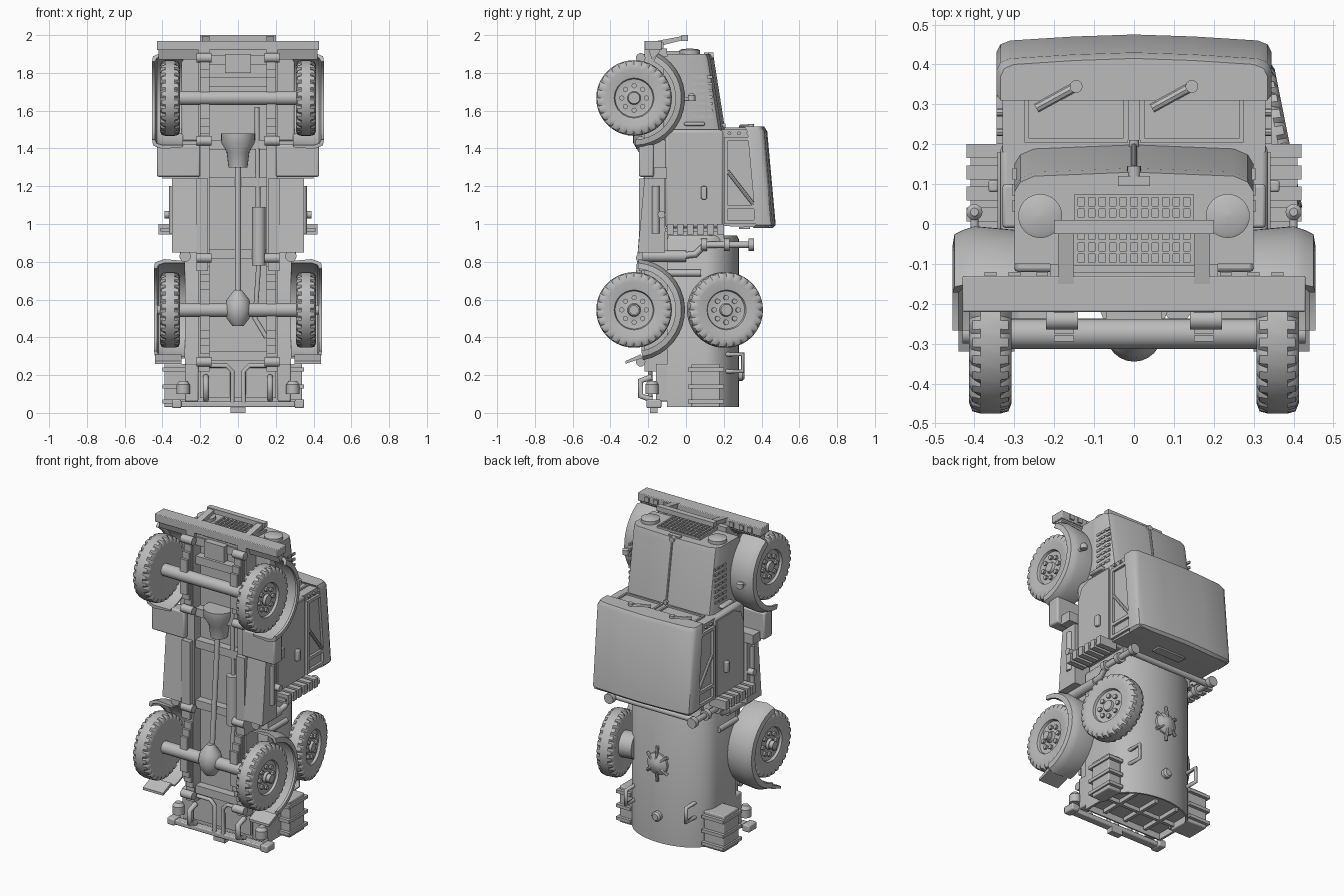
import bpy, bmesh, math
from mathutils import Vector, Matrix

default_cube = bpy.data.objects.get("Cube")
if default_cube:
    bpy.data.objects.remove(default_cube, do_unlink=True)
grey = bpy.data.materials.new("plain grey")
grey.use_nodes = True
grey.diffuse_color = (0.5, 0.5, 0.5, 1)
grey.node_tree.nodes["Principled BSDF"].inputs["Base Color"].default_value = grey.diffuse_color
SIDES = (("left", 1), ("right", -1))

def place(name, data):
    data.materials.append(grey)
    part = bpy.data.objects.new(name, data)
    bpy.context.collection.objects.link(part)
    return part

def finish(name, bm, bevel=0):
    """Turn a bmesh into a named object."""
    bmesh.ops.recalc_face_normals(bm, faces=bm.faces[:])
    mesh = bpy.data.meshes.new(name)
    bm.to_mesh(mesh)
    bm.free()
    part = place(name, mesh)
    if bevel:
        modifier = part.modifiers.new("soft edges", "BEVEL")
        modifier.width, modifier.segments = bevel, 2

def box(name, xs, ys, zs, bevel=0):
    """Box from three ranges."""
    bm = bmesh.new()
    size = [high - low for low, high in (xs, ys, zs)]
    centre = Vector([(high + low) / 2 for low, high in (xs, ys, zs)])
    bmesh.ops.create_cube(bm, size=1, matrix=Matrix.Translation(centre) @ Matrix.Diagonal((*size, 1)))
    finish(name, bm, bevel)

def pair(name, xs, ys, zs, bevel=0):
    """The same box on both sides."""
    for label, s in SIDES:
        box(f"{label}_{name}", sorted((s * xs[0], s * xs[1])), ys, zs, bevel)

def loft(name, rings):
    """Skin a row of equal point rings and cap the ends."""
    bm = bmesh.new()
    rows = [[bm.verts.new(point) for point in ring] for ring in rings]
    for a, b in zip(rows, rows[1:]):
        for i in range(len(a)):
            j = (i + 1) % len(a)
            bm.faces.new((a[i], a[j], b[j], b[i]))
    bm.faces.new(rows[0])
    bm.faces.new(rows[-1])
    finish(name, bm)

def lathe(name, profile, origin, axis, sides=24, notch=None):
    """Revolve (distance, radius) points about an axis."""
    turn = Vector(axis).to_track_quat("Z", "Y")
    rings = []
    for k, (along, radius) in enumerate(profile):
        radii = [max(radius, 0.001) - (notch(k, i) if notch else 0) for i in range(sides)]
        angles = [math.tau * i / sides for i in range(sides)]
        rings.append([Vector(origin) + turn @ Vector((r * math.cos(a), r * math.sin(a), along)) for r, a in zip(radii, angles)])
    loft(name, rings)

def rod(name, start, end, radius, sides=16):
    span = Vector(end) - Vector(start)
    lathe(name, [(0, radius), (span.length, radius)], start, span, sides)

def pipe(name, points, radius):
    """Bent tube along a path."""
    curve = bpy.data.curves.new(name, "CURVE")
    curve.dimensions = "3D"
    curve.bevel_depth, curve.bevel_resolution, curve.use_fill_caps = radius, 2, True
    line = curve.splines.new("POLY")
    line.points.add(len(points) - 1)
    for target, point in zip(line.points, points):
        target.co = (*point, 1)
    place(name, curve)

def mirrored(half, z):
    """Closed ring from half a cross-section."""
    return [(x, y, z) for x, y in half] + [(-x, y, z) for x, y in reversed(half) if x]

# Wheels: notched tyre, dished rim, hub and bolts
TYRE = [(-.04, .09), (-.053, .15), (-.053, .175), (-.045, .195), (-.025, .2), (.025, .2), (.045, .195), (.053, .175),
        (.053, .15), (.045, .105), (.03, .1), (.025, .06), (.03, .035), (.045, .03), (.045, 0)]

def tread(k, i):
    return .014 if k in (2, 3, 6, 7) and i % 4 == 0 else 0

def wheel(name, centre, axis):
    lathe(f"{name}_wheel", TYRE, centre, axis, sides=112, notch=tread)
    outward = Vector(axis).normalized()
    upward = outward.cross((0, 0, 1))
    for i in range(8):
        angle = math.tau * i / 8
        spot = Vector(centre) + outward * .02 + (upward * math.cos(angle) + Vector((0, 0, 1)) * math.sin(angle)) * .065
        rod(f"{name}_wheel_bolt", spot, spot + outward * .02, .014, 8)

# Fenders: a rounded lip section swept round the wheel
LIP = [(.29, .26), (.4, .27), (.43, .26), (.45, .25), (.455, .22), (.44, .22), (.43, .24), (.4, .25), (.29, .25)]

def fender(name, z, s, first, last, shrink=0):
    angles = [math.radians(first + (last - first) * i / 16) for i in range(17)]
    loft(name, [[(s * (x - shrink), -.275 + r * math.cos(a), z + r * math.sin(a)) for x, r in LIP] for a in angles])

def side_profile(name, points, xs):
    """Side outline stretched across a width."""
    loft(name, [[(x, y, z) for y, z in points] for x in xs])

for label, s in SIDES:
    for row, z in (("front", 1.667), ("rear", .545)):
        wheel(f"{label}_{row}", (s * .36, -.275, z), (s, 0, 0))
        for leaf in range(4):
            reach, y = .23 - .04 * leaf, -.22 - .02 * leaf
            box(f"{label}_{row}_spring_leaf", sorted((s * .15, s * .2)), (y - .015, y), (z - reach, z + reach))
    fender(f"{label}_front_fender", 1.667, s, 62, -88)
    fender(f"{label}_rear_fender", .545, s, 85, -80, shrink=.01)
    side_profile(f"{label}_fender_nose", ((-.18, 1.87), (-.14, 1.91), (-.14, 1.93), (-.2, 1.93)), (s * .2, s * .42))
    side_profile(f"{label}_fender_tail", ((-.23, .29), (-.32, .26), (-.32, .275), (-.24, .31)), (s * .3, s * .44))
    rod(f"{label}_rear_hub", (s * .38, -.275, .545), (s * .43, -.275, .545), .025)
    lathe(f"{label}_marker_lamp", [(0, .02), (.03, .02), (.04, .01)], (s * .4, .03, 1.65), (0, 0, 1))
    rod(f"{label}_lamp_stalk", (s * .4, -.02, 1.66), (s * .4, .03, 1.66), .01)
    lathe(f"{label}_headlight", [(0, .055), (.04, .055), (.045, .045), (.05, 0)], (s * .235, .02, 1.88), (0, 0, 1), 32)
    side_profile(f"{label}_guard_post", ((-.15, 1.94), (.01, 1.98), (.01, 2), (-.15, 1.97)), (s * .15, s * .19))
    for z in (.27, .82, 1.44, 1.88):
        rod(f"{label}_spring_shackle", (s * .14, -.24, z), (s * .22, -.24, z), .025)
    hook = ((-.18, .19), (-.24, .17), (-.24, .09), (-.18, .07))
    pipe(f"{label}_tow_hook", [(s * .17, y, z) for y, z in hook], .016)
    # Underfloor side tanks with their filler tubes
    side_profile(f"{label}_side_tank", ((-.11, .85), (-.255, .85), (-.22, 1.24), (-.11, 1.24)), (s * .22, s * .35))
    rod(f"{label}_side_tube", (s * .345, -.16, .95), (s * .345, -.16, 1.2), .02)
    rod(f"{label}_side_knob", (s * .33, -.13, 1.05), (s * .39, -.13, 1.05), .02)

# Chassis and drivetrain
pair("chassis_rail", (.15, .21), (-.22, -.1), (.22, 1.93))
pair("rail_middle", (.16, .22), (-.25, -.1), (.75, 1.24))
for z in (.3, .84, 1.22, 1.42, 1.75, 1.87):
    box("crossmember", (-.18, .18), (-.21, -.12), (z - .025, z + .025))
box("front_skid_plate", (-.07, .07), (-.24, -.2), (1.8, 1.9))
box("chassis_floor", (-.2, .2), (-.16, -.08), (.08, 1.9))
for row, z in (("front", 1.667), ("rear", .545)):
    rod(f"{row}_axle", (-.32, -.275, z), (.32, -.275, z), .038)
lathe("differential", [(-.09, .03), (-.05, .06), (0, .07), (.05, .06), (.1, .02)], (0, -.275, .55), (0, 0, 1))
rod("drive_shaft", (0, -.26, .6), (0, -.2, 1.34), .016)
lathe("gearbox", [(0, .05), (.08, .06), (.13, .09), (.18, .09)], (0, -.19, 1.3), (0, 0, 1))
pipe("exhaust_pipe", [(.1, -.2, 1.62), (.11, -.2, .79), (.09, -.2, .5), (.15, -.2, .4)], .013)
rod("muffler", (.11, -.21, .78), (.11, -.21, 1.09), .035)
pair("step_box", (.2, .43), (-.25, -.17), (1.25, 1.42), bevel=.01)
pair("step_bracket", (.2, .4), (-.18, -.1), (1.24, 1.3))

# Nose, hood and grille
box("front_bumper", (-.43, .43), (-.22, -.13), (1.92, 1.97), bevel=.004)
box("bumper_backing", (-.2, .2), (-.2, -.12), (1.87, 1.93))
box("guard_bar", (-.2, .2), (-.025, .01), (1.97, 2))
for x in (.23, .3, .36):
    pair("bumper_bolt", (x - .015, x + .015), (-.13, -.12), (1.93, 1.96))
box("engine_bay", (-.3, .3), (-.12, .01), (1.44, 1.89), bevel=.01)
loft("hood", [mirrored([(.3, -.1), (.3, top - .05), (.285, top - .025), (.25, top - .01), (0, top)], z)
              for top, z in ((.2, 1.49), (.14, 1.87), (.13, 1.9))])
rod("hood_hinge", (0, .2, 1.5), (0, .14, 1.88), .007, 8)
rod("hood_hinge_knob", (0, .15, 1.52), (0, .21, 1.52), .013)
rod("nose_cap", (0, .11, 1.89), (0, .145, 1.89), .017)
box("nose_plate", (-.04, .04), (.095, .12), (1.89, 1.908))
for i in range(12):
    x = -.145 + i * .29 / 11
    box("grille_upright", (x - .005, x + .005), (-.1, .07), (1.89, 1.915))
for i in range(7):
    y = -.1 + i * .17 / 6
    box("grille_crossbar", (-.15, .15), (y - .004, y + .004), (1.89, 1.912))
    z = 1.56 + i * .035
    for y in (.03, .07, .11):
        pair("hood_louver", (.295, .305), (y, y + .03), (z, z + .015))
pair("hood_latch", (.29, .33), (-.01, .1), (1.52, 1.54), bevel=.008)

# Cab with doors, windshield, wipers and roof
box("cab_body", (-.335, .335), (-.11, .2), (.98, 1.5), bevel=.015)
side_profile("cab_upper", ((.18, .99), (.45, .98), (.39, 1.5), (.18, 1.5)), (-.33, .33))
ROOF = [(.345, .37), (.345, .43), (.335, .45), (.31, .46), (.15, .47), (0, .475)]
loft("roof", [mirrored([(x * scale, y + lift) for x, y in ROOF], z) for scale, lift, z in
              ((.96, -.015, .98), (1, 0, .995), (1, -.045, 1.49), (.97, -.06, 1.515))])
side_profile("door_panel", ((-.09, 1.0), (.18, 1.0), (.18, 1.48), (0, 1.48), (-.06, 1.45), (-.09, 1.38)), (-.342, .342))
pair("door_handle", (.34, .365), (.08, .11), (1.13, 1.2), bevel=.006)
for y in (.2, .36):
    pair("window_rail", (.325, .345), (y, y + .02), (1.0, 1.46))
for z in (1.0, 1.08, 1.44):
    pair("window_post", (.325, .345), (.2, .38), (z, z + .02))
for label, s in SIDES:
    rod(f"{label}_window_brace", (s * .335, .22, 1.28), (s * .335, .36, 1.1), .01, 8)
    for y in (.23, .28, .33):
        rod(f"{label}_cab_rivet", (s * .33, y, 1.48), (s * .345, y, 1.48), .01, 8)
for x in (-.145, .145):
    for edge in (x - .125, x + .125):
        box("windshield_side", (edge - .006, edge + .006), (.21, .345), (1.495, 1.51))
    for y in (.21, .345):
        box("windshield_rail", (x - .13, x + .13), (y - .006, y + .006), (1.495, 1.51))
    rod("wiper", (x, .345, 1.515), (x - .1, .29, 1.515), .012, 8)
    rod("wiper_motor", (x, .345, 1.5), (x, .345, 1.53), .016)
box("rear_window", (-.1, .1), (.28, .34), (.973, .985), bevel=.003)
# Slatted steps behind the cab
pair("step_rail", (.3, .41), (-.11, .2), (.96, .98))
for i in range(6):
    y = -.1 + i * .053
    pair("step_slat", (.3, .42), (y, y + .035), (.945, 1.0))

# Tank body with recessed rear wall
quarter = [math.radians(9 * i) for i in range(11)]
ARCH = [(.28, -.1)] + [(.28 * math.cos(a), .1 + .18 * math.sin(a)) for a in quarter[:-1]] + [(0, .28)]
loft("tank", [mirrored([(x * scale, .08 + (y - .08) * scale) for x, y in ARCH], z) for scale, z in
              ((.95, .07), (.95, .03), (1, .03), (1, .92), (.95, .94))])
box("tank_to_cab_joint", (-.25, .25), (-.1, .2), (.9, 1.0))
for x in (-.15, 0, .15):
    box("rear_wall_rib", (x - .01, x + .01), (-.08, .2), (.045, .07))
box("rear_wall_crossrib", (-.25, .25), (.04, .06), (.045, .07))
lathe("hatch", [(-.02, .07), (.01, .07), (.02, .05), (.035, .02)], (0, .28, .53), (0, 1, 0), 12)
for i in range(6):
    angle = math.tau * i / 6
    rod("hatch_clamp", (0, .305, .53), (.08 * math.sin(angle), .285, .53 + .11 * math.cos(angle)), .01, 8)
lathe("tank_valve", [(-.02, .03), (.02, .03), (.03, .02)], (0, .28, .2), (0, 1, 0), 12)
# Handles, can racks, pumps and plumbing on both flanks
for label, s in SIDES:
    pipe(f"{label}_grab_handle", [(s * .21, y, z) for y, z in ((.2, .22), (.3, .22), (.3, .31), (.2, .31))], .012)
    rack = .34 if s > 0 else .39
    box(f"{label}_can_rack", sorted((s * .25, s * rack)), (.03, .18), (.03, .26), bevel=.006)
    for z in (.05, .13, .22):
        box(f"{label}_can_strap", sorted((s * .25, s * (rack + .01))), (.01, .2), (z, z + .02))
    pipe(f"{label}_plumbing", [(s * .29, y, z) for y, z in ((-.04, .83), (.05, .84), (.1, .89), (.34, .89))], .018)
    rod(f"{label}_pump", (s * .28, -.23, .83), (s * .28, 0, .83), .03)
    for y in (.08, .2, .33):
        rod(f"{label}_pipe_collar", (s * .29, y, .89), (s * .29, y + .03, .89), .032, 12)
    rod(f"{label}_lower_pipe", (s * .28, -.1, .74), (s * .28, .08, .74), .018)
    lathe(f"{label}_tail_lamp", [(0, .035), (.05, .035), (.07, .02)], (s * .29, -.18, .1), (0, 0, 1), 16)
    pipe(f"{label}_frame_curve", [(s * x, -.19, z) for x, z in ((.2, .25), (.06, .25), (.03, .22), (.03, .04))], .012)
rod("plumbing_crossover", (-.29, .31, .89), (.29, .31, .89), .018)

# Leaning spare wheel on the left, and rear bumper
lean = Vector((1, .2, 0)).normalized()
hub = Vector((.335, .206, .545))
wheel("spare", hub, lean)
rod("spare_mount", hub - lean * .12, hub - lean * .02, .08)
box("rear_bumper", (-.34, .34), (-.2, -.15), (.03, .06), bevel=.006)
pair("bumper_end", (.3, .35), (-.21, -.13), (.025, .07), bevel=.008)
pair("rear_side_locker", (.21, .28), (-.16, -.09), (.06, .26), bevel=.008)
box("tow_plate", (-.04, .04), (-.19, -.15), (0, .04))

bpy.ops.object.select_all(action="DESELECT")
for part in bpy.context.scene.objects:
    if part.type == "MESH":
        part.select_set(True)
        bpy.context.view_layer.objects.active = part
bpy.ops.object.shade_smooth_by_angle(angle=math.radians(35))
